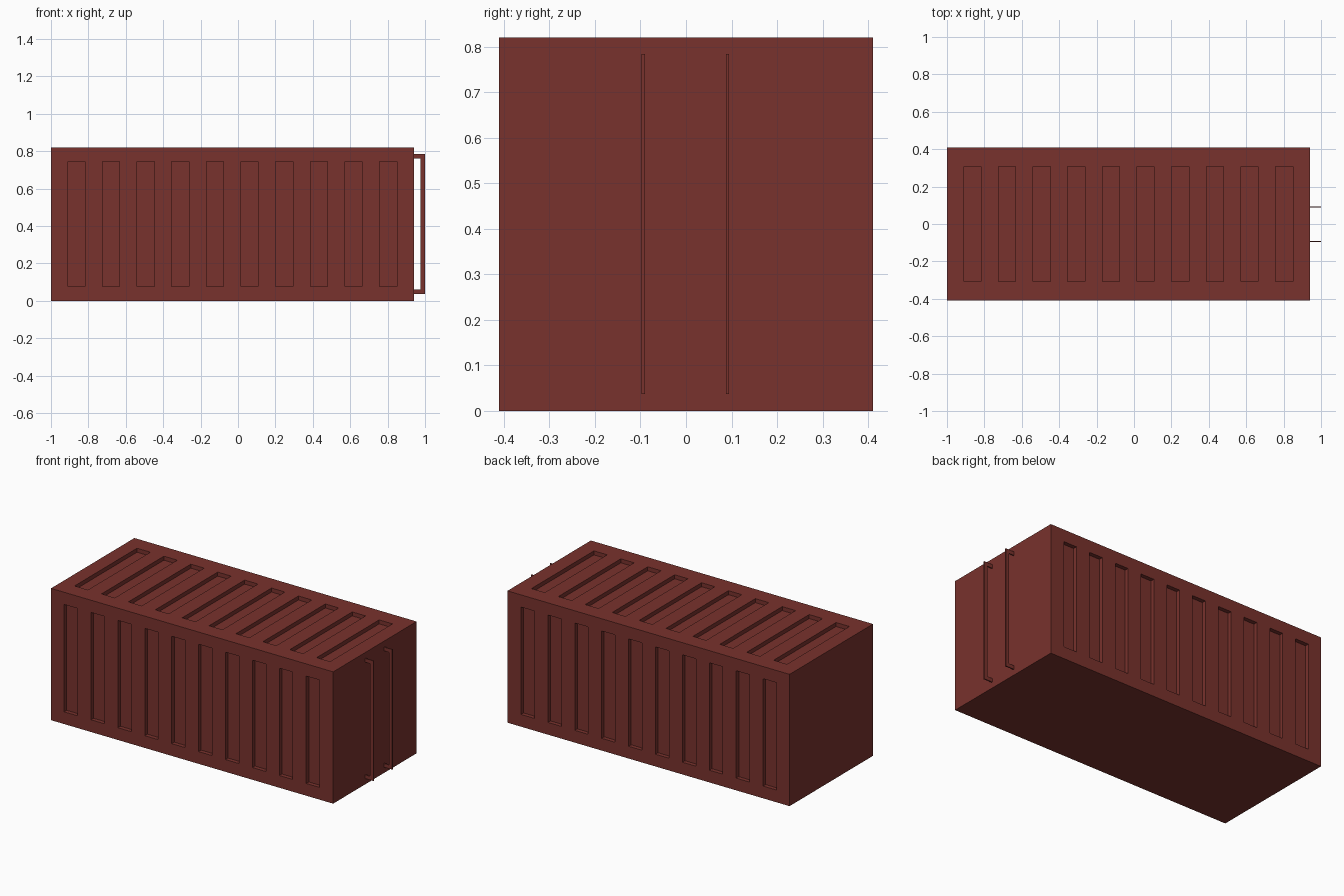
import bpy, bmesh
from mathutils import Matrix, Vector

if "Cube" in bpy.data.objects:
    bpy.data.objects.remove(bpy.data.objects["Cube"])

mat = bpy.data.materials.new("rust_red")
mat.diffuse_color = (0.19, 0.032, 0.026, 1)
mat.use_nodes = True
mat.node_tree.nodes["Principled BSDF"].inputs["Base Color"].default_value = mat.diffuse_color

X0, X1, HALF_Y, H = -1.0, 0.942, 0.41, 0.82   # container body
DEPTH = 0.025                                 # panel recess depth
COUNT, FIRST, PITCH, HALF_W = 10, -0.864, 0.1852, 0.046


def add_box(bm, lo, hi):
    lo, hi = Vector(lo), Vector(hi)
    bmesh.ops.create_cube(bm, size=1, matrix=Matrix.Translation((lo + hi) / 2)
                          @ Matrix.Diagonal((*(hi - lo), 1)))


def make_object(name, bm):
    me = bpy.data.meshes.new(name)
    bm.to_mesh(me)
    bm.free()
    me.materials.append(mat)
    ob = bpy.data.objects.new(name, me)
    bpy.context.collection.objects.link(ob)
    return ob


# Container body
bm = bmesh.new()
add_box(bm, (X0, -HALF_Y, 0), (X1, HALF_Y, H))
body = make_object("container_body", bm)

# Recess cutters for front, back and roof
bm = bmesh.new()
for i in range(COUNT):
    a, b = FIRST + i * PITCH - HALF_W, FIRST + i * PITCH + HALF_W
    add_box(bm, (a, -HALF_Y - 0.05, 0.076), (b, -HALF_Y + DEPTH, 0.744))
    add_box(bm, (a, HALF_Y - DEPTH, 0.076), (b, HALF_Y + 0.05, 0.744))
    add_box(bm, (a, -0.307, H - DEPTH), (b, 0.307, H + 0.05))
cutter = make_object("recess_cutter", bm)
cutter.hide_render = True

mod = body.modifiers.new("recesses", 'BOOLEAN')
mod.operation, mod.solver, mod.object = 'DIFFERENCE', 'EXACT', cutter
bpy.context.view_layer.objects.active = body
bpy.ops.object.modifier_apply(modifier=mod.name)
bpy.data.objects.remove(cutter)

# Door bars: C-shaped flat profiles extruded sideways
Z0, Z1, T, W = 0.037, 0.784, 0.023, 0.007
profile = [(X1, Z0), (1, Z0), (1, Z1), (X1, Z1), (X1, Z1 - T),
           (1 - T, Z1 - T), (1 - T, Z0 + T), (X1, Z0 + T)]
for name, y in (("door_bar_front", -0.094), ("door_bar_back", 0.091)):
    bm = bmesh.new()
    face = bm.faces.new([bm.verts.new((x, y - W / 2, z)) for x, z in profile])
    ext = bmesh.ops.extrude_face_region(bm, geom=[face])["geom"]
    bmesh.ops.translate(bm, vec=(0, W, 0),
                        verts=[v for v in ext if isinstance(v, bmesh.types.BMVert)])
    bmesh.ops.recalc_face_normals(bm, faces=bm.faces)
    make_object(name, bm)
